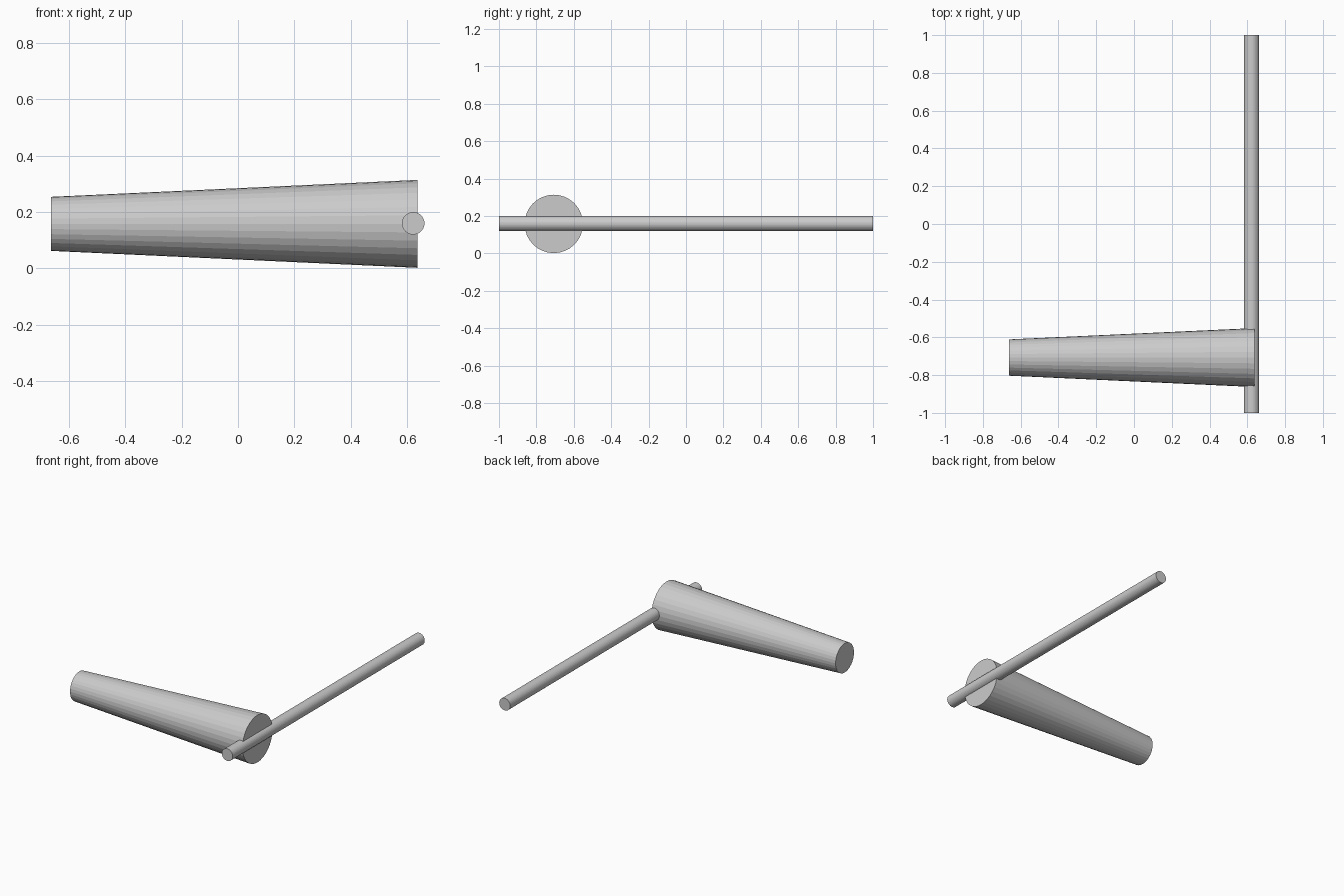
import bpy
import math

if "Cube" in bpy.data.objects:
    bpy.data.objects.remove(bpy.data.objects["Cube"])

grey = bpy.data.materials.new("plain grey")
grey.diffuse_color = (0.6, 0.6, 0.6, 1)
grey.use_nodes = True
grey.node_tree.nodes["Principled BSDF"].inputs["Base Color"].default_value = grey.diffuse_color


def tapered_rod(name, r_start, r_end, length, location, rotation):
    """Flat-faced round bar, tapering along its own axis."""
    bpy.ops.mesh.primitive_cone_add(vertices=32, radius1=r_start, radius2=r_end,
                                    depth=length, location=location, rotation=rotation)
    obj = bpy.context.object
    obj.name = name
    obj.data.materials.append(grey)
    return obj


# Tapered head lying along x, wide end to the right
tapered_rod("hammer_head", 0.096, 0.156, 1.30, (-0.013, -0.707, 0.158),
            (0, math.pi / 2, 0))

# Long thin handle along y, crossing the wide end
tapered_rod("handle", 0.04, 0.04, 2.0, (0.622, 0, 0.16),
            (math.pi / 2, 0, 0))
